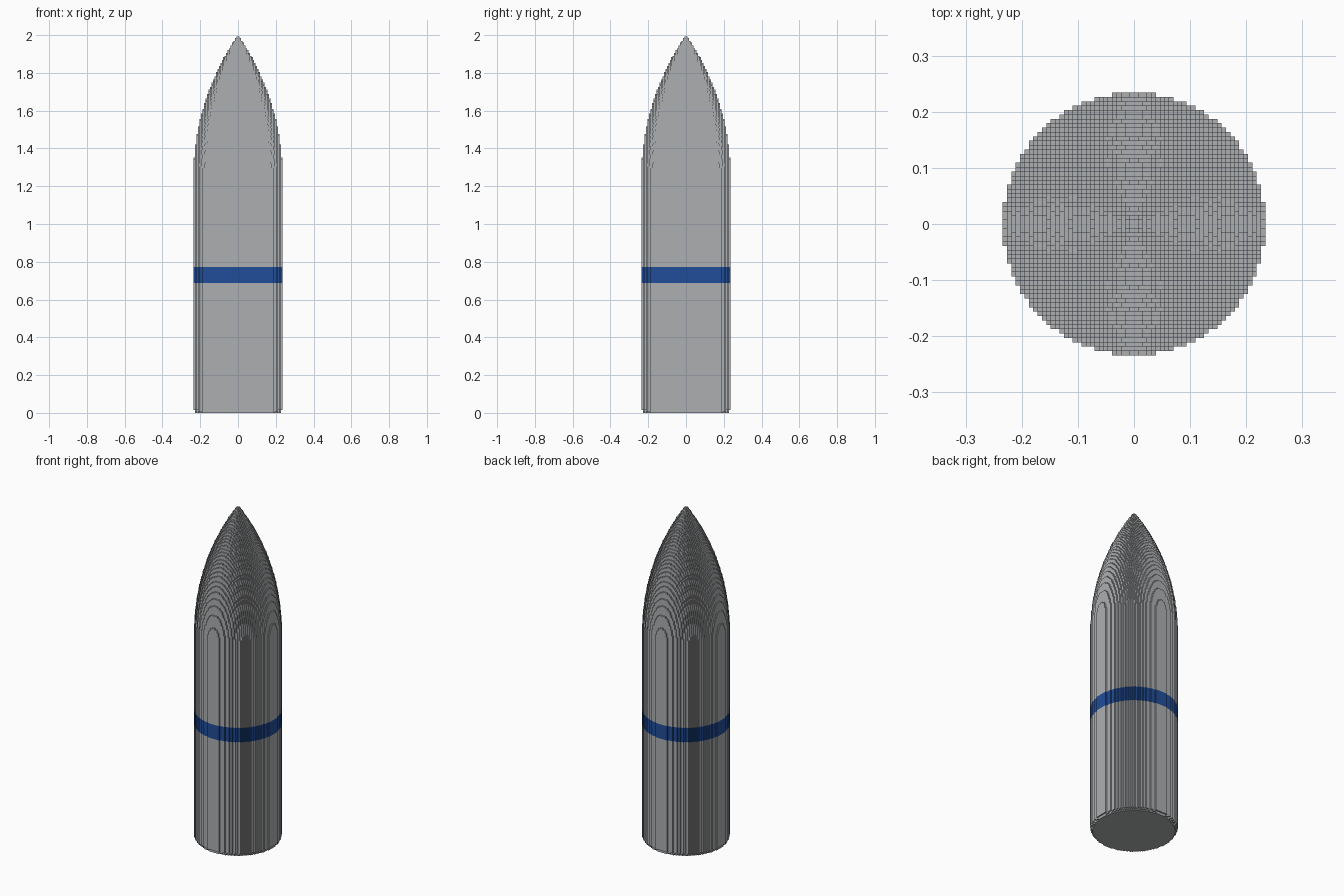
import bpy
import bmesh
import math

if "Cube" in bpy.data.objects:
    bpy.data.objects.remove(bpy.data.objects["Cube"], do_unlink=True)

# Block grid: the shell is a stack of small cubes
LAYERS = 256
V = 2.0 / LAYERS
HALF = 30                       # radius in blocks
NOSE = 160                      # layer where the pointed nose begins
BAND = (88, 99)                 # layers of the painted band
LENGTH = LAYERS - NOSE
RHO = (HALF ** 2 + LENGTH ** 2) / (2 * HALF)


def material(name, rgb):
    m = bpy.data.materials.new(name)
    m.use_nodes = True
    m.diffuse_color = (*rgb, 1)
    m.node_tree.nodes["Principled BSDF"].inputs["Base Color"].default_value = (*rgb, 1)
    return m


def column(i, j):
    """Bottom and top layer of the column of blocks at cell (i, j)."""
    d = math.hypot(i + 0.5, j + 0.5)
    if d > HALF:
        return 0, 0
    # curved nose that runs smoothly out of the straight body
    reach = math.sqrt(max(RHO ** 2 - (d + RHO - HALF) ** 2, 0))
    top = round(NOSE + reach)
    # slightly rounded lower rim
    bottom = 2 if d > HALF - 0.6 else 1 if d > HALF - 1.2 else 0
    return bottom, min(top, LAYERS)


bm = bmesh.new()


def quad(points, slot=0):
    f = bm.faces.new([bm.verts.new((x * V, y * V, z * V)) for x, y, z in points])
    f.material_index = slot


def wall(a, b, low, high):
    """Upright strip from corner a to corner b, cut at the band edges."""
    cuts = [low] + [z for z in BAND if low < z < high] + [high]
    for z0, z1 in zip(cuts, cuts[1:]):
        slot = 1 if BAND[0] <= z0 < BAND[1] else 0
        quad([(*a, z0), (*b, z0), (*b, z1), (*a, z1)], slot)


# Every column gets its caps and the walls that stand clear of its neighbours
for i in range(-HALF, HALF):
    for j in range(-HALF, HALF):
        low, high = column(i, j)
        if high == 0:
            continue
        ring = [(i, j), (i + 1, j), (i + 1, j + 1), (i, j + 1)]
        quad([(*p, high) for p in ring])
        quad([(*p, low) for p in reversed(ring)])
        for k, (di, dj) in enumerate([(0, -1), (1, 0), (0, 1), (-1, 0)]):
            a, b = ring[k], ring[(k + 1) % 4]
            n_low, n_high = column(i + di, j + dj)
            if n_high == 0:
                wall(a, b, low, high)
                continue
            if n_high < high:
                wall(a, b, n_high, high)
            if n_low > low:
                wall(a, b, low, n_low)

bmesh.ops.remove_doubles(bm, verts=bm.verts, dist=V * 0.01)
mesh = bpy.data.meshes.new("shell_body")
bm.to_mesh(mesh)
bm.free()
mesh.materials.append(material("grey metal", (0.42, 0.43, 0.44)))
mesh.materials.append(material("blue band", (0.015, 0.075, 0.32)))
body = bpy.data.objects.new("shell_body", mesh)
bpy.context.collection.objects.link(body)
